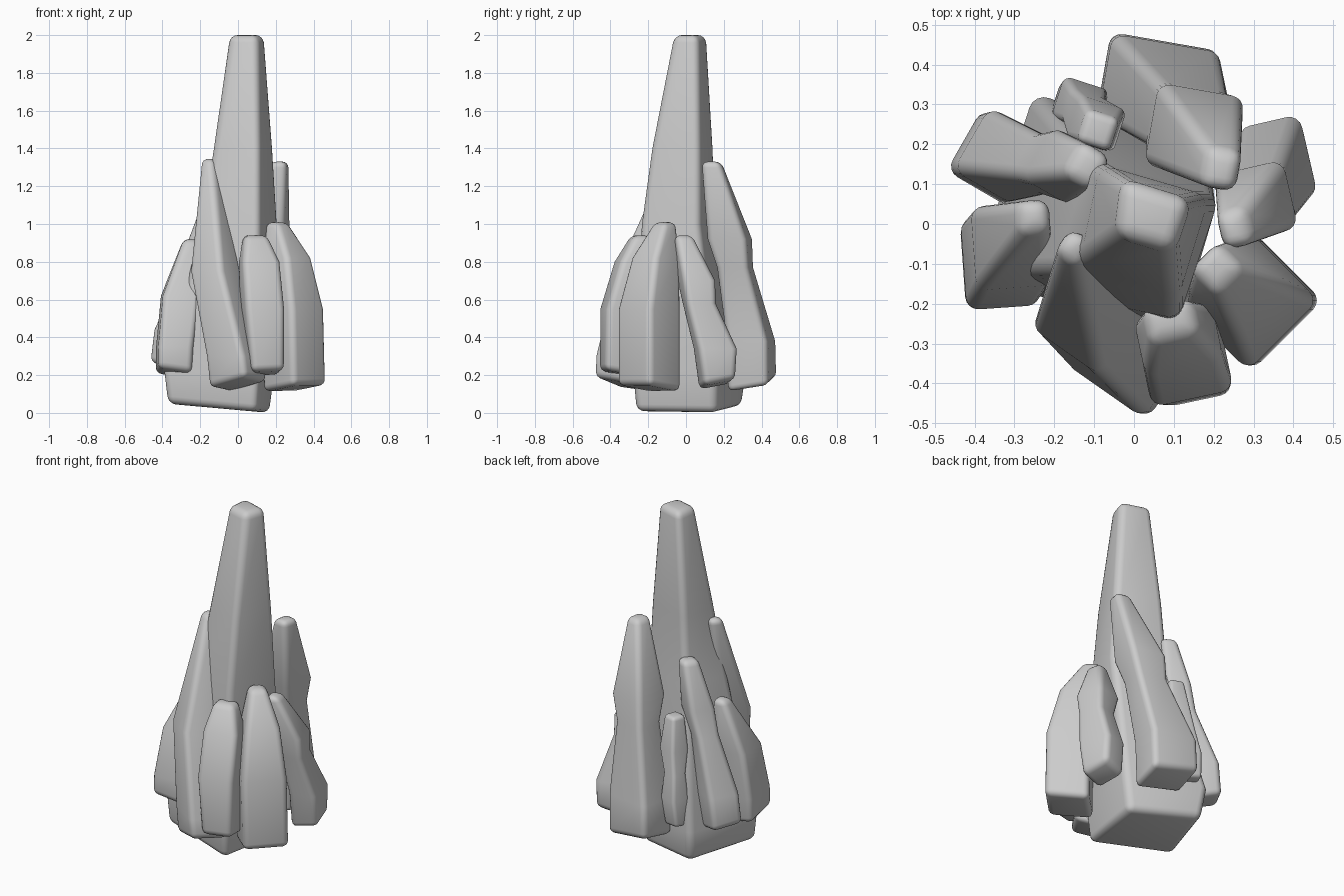
import bpy, bmesh, math


def loft(name, rings, bevel):
    """Skin a stack of four-cornered rings, cap both ends and round the edges."""
    bm = bmesh.new()
    loops = [[bm.verts.new(p) for p in ring] for ring in rings]
    for a, b in zip(loops, loops[1:]):
        for i in range(4):
            j = (i + 1) % 4
            bm.faces.new((a[i], a[j], b[j], b[i]))
    bm.faces.new(loops[0])
    bm.faces.new(loops[-1])
    bmesh.ops.recalc_face_normals(bm, faces=bm.faces)
    for f in bm.faces:
        f.smooth = True
    mesh = bpy.data.meshes.new(name)
    bm.to_mesh(mesh)
    bm.free()
    ob = bpy.data.objects.new(name, mesh)
    bpy.context.collection.objects.link(ob)
    mod = ob.modifiers.new("rounded_edges", "BEVEL")
    mod.width = bevel
    mod.segments = 4
    mod.limit_method = "ANGLE"
    mod.angle_limit = math.radians(40)
    return ob


def crystal(name, rot, levels, bevel=0.032):
    """levels: (z, centre x, centre y, half width, half depth), bottom to top."""
    c, s = math.cos(math.radians(rot)), math.sin(math.radians(rot))
    z0, x0, y0 = levels[0][:3]
    z1, x1, y1 = levels[-1][:3]
    ax, ay = (x1 - x0) / (z1 - z0), (y1 - y0) / (z1 - z0)
    rings = []
    for k, (z, cx, cy, hx, hy) in enumerate(levels):
        ring = []
        for u, v in ((-1, -1), (1, -1), (1, 1), (-1, 1)):
            dx, dy = u * hx * c - v * hy * s, u * hx * s + v * hy * c
            # the underside is square to the leaning axis
            tilt = -(dx * ax + dy * ay) if k == 0 else 0
            ring.append((cx + dx, cy + dy, z + tilt))
        rings.append(ring)
    return loft(name, rings, bevel)


# Central spire: wide tilted foot tapering to a blunt tip
def flat(z, pts, slope=0.0):
    return [(x, y, z + slope * x) for x, y in pts]


loft("main_spire", [
    flat(0.015, [(-0.38, -0.13), (0.10, -0.27), (0.17, 0.16), (-0.23, 0.30)], -0.09),
    flat(0.22, [(-0.40, -0.13), (0.11, -0.29), (0.20, 0.16), (-0.25, 0.33)]),
    flat(1.00, [(-0.20, -0.12), (0.11, -0.245), (0.215, 0.07), (-0.11, 0.165)]),
    flat(1.40, [(-0.135, -0.09), (0.11, -0.19), (0.19, 0.07), (-0.085, 0.15)]),
    flat(2.00, [(-0.045, -0.03), (0.10, -0.07), (0.145, 0.06), (-0.03, 0.115)]),
], 0.04)

# Surrounding crystals, leaning in toward the spire
crystal("front_left_crystal", -35, [
    (0.15, 0.00, -0.335, 0.12, 0.105), (0.30, -0.015, -0.33, 0.122, 0.107),
    (0.75, -0.12, -0.24, 0.105, 0.095), (1.345, -0.15, -0.055, 0.036, 0.038)])
crystal("front_crystal", 12, [
    (0.21, 0.145, -0.36, 0.088, 0.085), (0.55, 0.128, -0.345, 0.105, 0.095),
    (0.80, 0.112, -0.29, 0.10, 0.075), (0.94, 0.09, -0.24, 0.06, 0.045)])
crystal("front_right_crystal", 45, [
    (0.13, 0.30, -0.195, 0.125, 0.12), (0.55, 0.29, -0.195, 0.125, 0.12),
    (0.82, 0.26, -0.16, 0.096, 0.096), (1.01, 0.205, -0.11, 0.046, 0.046)])
crystal("right_crystal", 13, [
    (0.15, 0.36, 0.165, 0.078, 0.085), (0.34, 0.36, 0.155, 0.08, 0.105),
    (0.58, 0.325, 0.07, 0.07, 0.08), (0.70, 0.305, 0.055, 0.09, 0.088),
    (0.94, 0.25, -0.015, 0.036, 0.046)])
crystal("back_right_crystal", -10, [
    (0.15, 0.06, 0.35, 0.14, 0.11), (0.38, 0.065, 0.345, 0.14, 0.11),
    (0.77, 0.135, 0.26, 0.095, 0.085), (0.92, 0.152, 0.232, 0.11, 0.105),
    (1.33, 0.22, 0.135, 0.044, 0.05)])
crystal("back_left_crystal", -30, [
    (0.24, -0.35, 0.165, 0.092, 0.09), (0.44, -0.33, 0.17, 0.09, 0.092),
    (0.75, -0.23, 0.15, 0.058, 0.067), (0.90, -0.18, 0.145, 0.072, 0.076),
    (1.17, -0.115, 0.145, 0.045, 0.048)])
crystal("left_crystal", 4, [
    (0.21, -0.34, -0.10, 0.09, 0.11), (0.35, -0.335, -0.095, 0.093, 0.115),
    (0.62, -0.305, -0.055, 0.098, 0.105), (0.92, -0.25, 0.02, 0.038, 0.04)])
crystal("small_back_crystal", -18, [
    (0.24, -0.15, 0.295, 0.052, 0.05), (0.40, -0.135, 0.30, 0.06, 0.056),
    (0.54, -0.125, 0.285, 0.048, 0.045), (0.67, -0.095, 0.25, 0.062, 0.058),
    (0.86, -0.09, 0.235, 0.042, 0.042)], 0.02)
